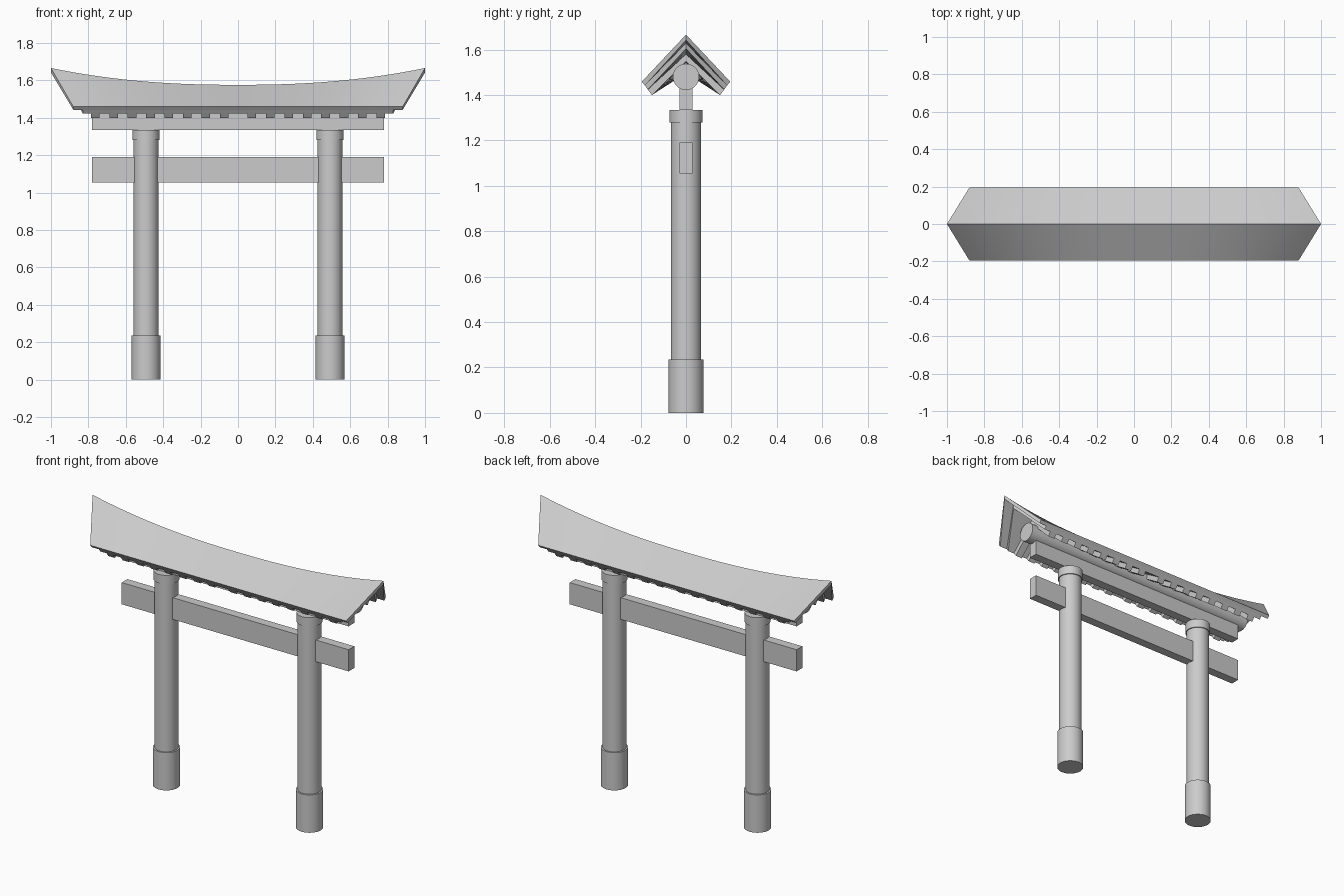
import bpy, bmesh, math

if "Cube" in bpy.data.objects:
    bpy.data.objects.remove(bpy.data.objects["Cube"])


def finish(bm, name, angle=35):
    bmesh.ops.recalc_face_normals(bm, faces=bm.faces[:])
    me = bpy.data.meshes.new(name)
    bm.to_mesh(me)
    bm.free()
    ob = bpy.data.objects.new(name, me)
    bpy.context.collection.objects.link(ob)
    bpy.ops.object.select_all(action='DESELECT')
    ob.select_set(True)
    bpy.context.view_layer.objects.active = ob
    bpy.ops.object.shade_smooth_by_angle(angle=math.radians(angle))
    return ob


def box(name, half_x, half_y, z0, z1):
    bm = bmesh.new()
    bmesh.ops.create_cube(bm, size=1)
    for v in bm.verts:
        v.co = (v.co.x * 2 * half_x, v.co.y * 2 * half_y,
                z0 + (v.co.z + 0.5) * (z1 - z0))
    return finish(bm, name)


def cylinder(name, radius, length, loc, along_x=False):
    bpy.ops.mesh.primitive_cylinder_add(
        vertices=32, radius=radius, depth=length, location=loc,
        rotation=(0, math.pi / 2 if along_x else 0, 0))
    ob = bpy.context.object
    ob.name = name
    bpy.ops.object.shade_smooth_by_angle(angle=math.radians(35))


def ridge(x):
    # upward sweep of the roof ridge
    return 1.576 + 0.09 * abs(x) ** 2.3


def gable(name, outer, inner, drop_out, drop_in, eave, top, steps):
    """Bent sheet; outer/inner are (y, z) eave points, eave/top are x ranges."""
    bm = bmesh.new()
    rings = []
    for i in range(steps + 1):
        t = i / steps
        xe = eave[0] + (eave[1] - eave[0]) * t
        xr = top[0] + (top[1] - top[0]) * t
        zr = ridge(xr)
        pts = [(xe, -outer[0], outer[1]), (xr, 0, zr - drop_out), (xe, outer[0], outer[1]),
               (xe, inner[0], inner[1]), (xr, 0, zr - drop_in), (xe, -inner[0], inner[1])]
        rings.append([bm.verts.new(p) for p in pts])
    for a, b in zip(rings, rings[1:]):
        for k in range(6):
            n = (k + 1) % 6
            bm.faces.new((a[k], a[n], b[n], b[k]))
    for r in (rings[0], rings[-1]):
        bm.faces.new((r[0], r[1], r[4], r[5]))
        bm.faces.new((r[1], r[2], r[3], r[4]))
    return finish(bm, name)


# Posts with base sleeves and caps
for side, s in (("left", -1), ("right", 1)):
    x = 0.492 * s
    cylinder(side + "_post", 0.067, 1.28, (x, 0, 0.64))
    cylinder(side + "_post_base", 0.077, 0.235, (x, 0, 0.1175))
    cylinder(side + "_post_cap", 0.073, 0.055, (x, 0, 1.3075))

# Cross beams
box("tie_beam", 0.78, 0.028, 1.055, 1.19)
box("upper_beam", 0.78, 0.028, 1.335, 1.45)
cylinder("ridge_log", 0.058, 1.66, (0, 0, 1.48), along_x=True)

# Curved roof and the under-board below it
gable("roof", (0.195, 1.459), (0.181, 1.442), 0, 0.024, (-0.88, 0.88), (-1, 1), 32)
gable("roof_underboard", (0.181, 1.442), (0.168, 1.424), 0.024, 0.048,
      (-0.83, 0.83), (-0.93, 0.93), 32)

# Rafters
for s in (-1, 1):
    for i in range(8):
        c = s * (0.074 + 0.0985 * i)
        r = (c - 0.023, c + 0.023)
        gable("rafter", (0.168, 1.424), (0.15, 1.40), 0.048, 0.08, r, r, 1)
